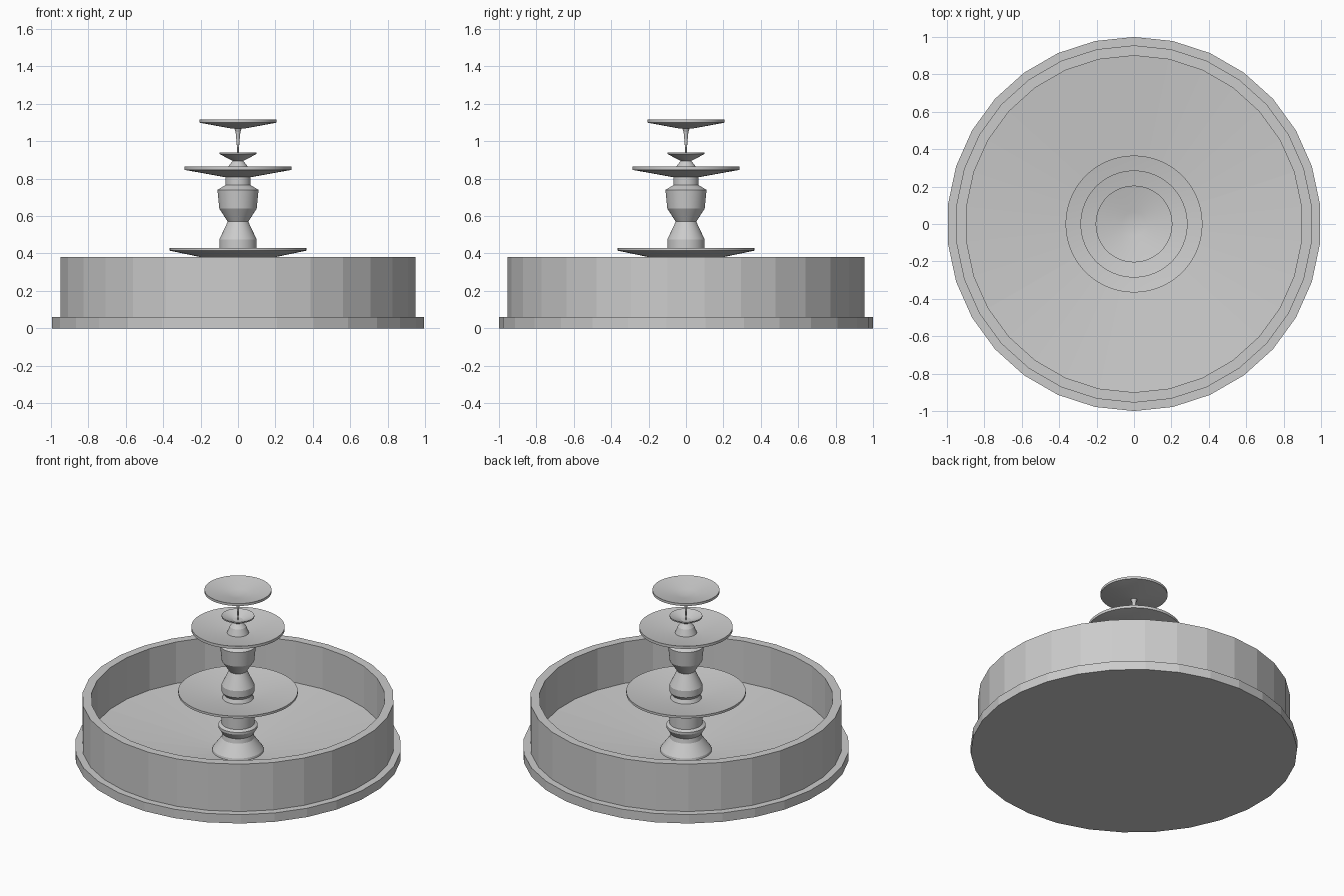
import bpy, bmesh, math

if "Cube" in bpy.data.objects:
    bpy.data.objects.remove(bpy.data.objects["Cube"])


def lathe(name, profile, sides, smooth=False):
    """Spin an (r, z) outline about z; points at r = 0 become poles."""
    bm = bmesh.new()
    rings = []
    for r, z in profile:
        if r == 0:
            rings.append([bm.verts.new((0, 0, z))] * sides)
        else:
            rings.append([bm.verts.new((r * math.sin(2 * math.pi * i / sides),
                                        r * math.cos(2 * math.pi * i / sides), z))
                          for i in range(sides)])
    for a, b in zip(rings, rings[1:]):
        for i in range(sides):
            j = (i + 1) % sides
            bm.faces.new(list(dict.fromkeys((a[i], a[j], b[j], b[i]))))
    bmesh.ops.recalc_face_normals(bm, faces=bm.faces)
    me = bpy.data.meshes.new(name)
    bm.to_mesh(me)
    bm.free()
    ob = bpy.data.objects.new(name, me)
    bpy.context.collection.objects.link(ob)
    if smooth:
        bpy.ops.object.select_all(action='DESELECT')
        ob.select_set(True)
        bpy.context.view_layer.objects.active = ob
        bpy.ops.object.shade_smooth_by_angle(angle=math.radians(12))
    return ob


# Faceted pool: plinth, wall and shallow sloping floor
lathe("pool_basin", [(0, 0), (1, 0), (1, .06), (.955, .06), (.955, .38),
                     (.9, .38), (.9, .10), (.14, .03), (0, .03)], 30)

# Pedestal inside the pool
lathe("lower_pedestal", [(0, .02), (.16, .02), (.155, .045), (.1, .12), (.095, .15),
                         (.12, .19), (.12, .205), (.1, .215), (.1, .365), (0, .365)],
      48, True)


# Shallow dishes: rim radius, rim top, rim bottom, underside (r, z), inner floor (r, z, centre z)
def dish(name, r, top, edge, under, inner, centre):
    lathe(name, [(0, under[1]), under, (r, edge), (r, top), inner, (0, centre)], 64, True)


dish("lower_dish", .366, .43, .415, (.1, .36), (.1, .385), .385)
dish("middle_dish", .286, .865, .847, (.07, .808), (.07, .825), .825)
dish("top_dish", .205, 1.115, 1.099, (.03, 1.067), (.065, 1.086), 1.078)

# Vase-shaped column between the lower and middle dishes
lathe("vase_column", [(0, .375), (.1, .375), (.085, .41), (.1, .43), (.1, .475),
                      (.055, .57), (.1, .64), (.11, .74), (.068, .765),
                      (.068, .815), (0, .815)], 48, True)

# Small cup on a flared stem
lathe("stem_cup", [(0, .815), (.07, .815), (.05, .868), (.028, .895), (.1, .932),
                   (.1, .94), (.03, .912), (0, .91)], 48, True)

# Thin spout holding the top dish
lathe("spout", [(0, .905), (.004, .905), (.005, .96), (.009, 1.01), (.013, 1.05),
                (.02, 1.07), (0, 1.07)], 24, True)
